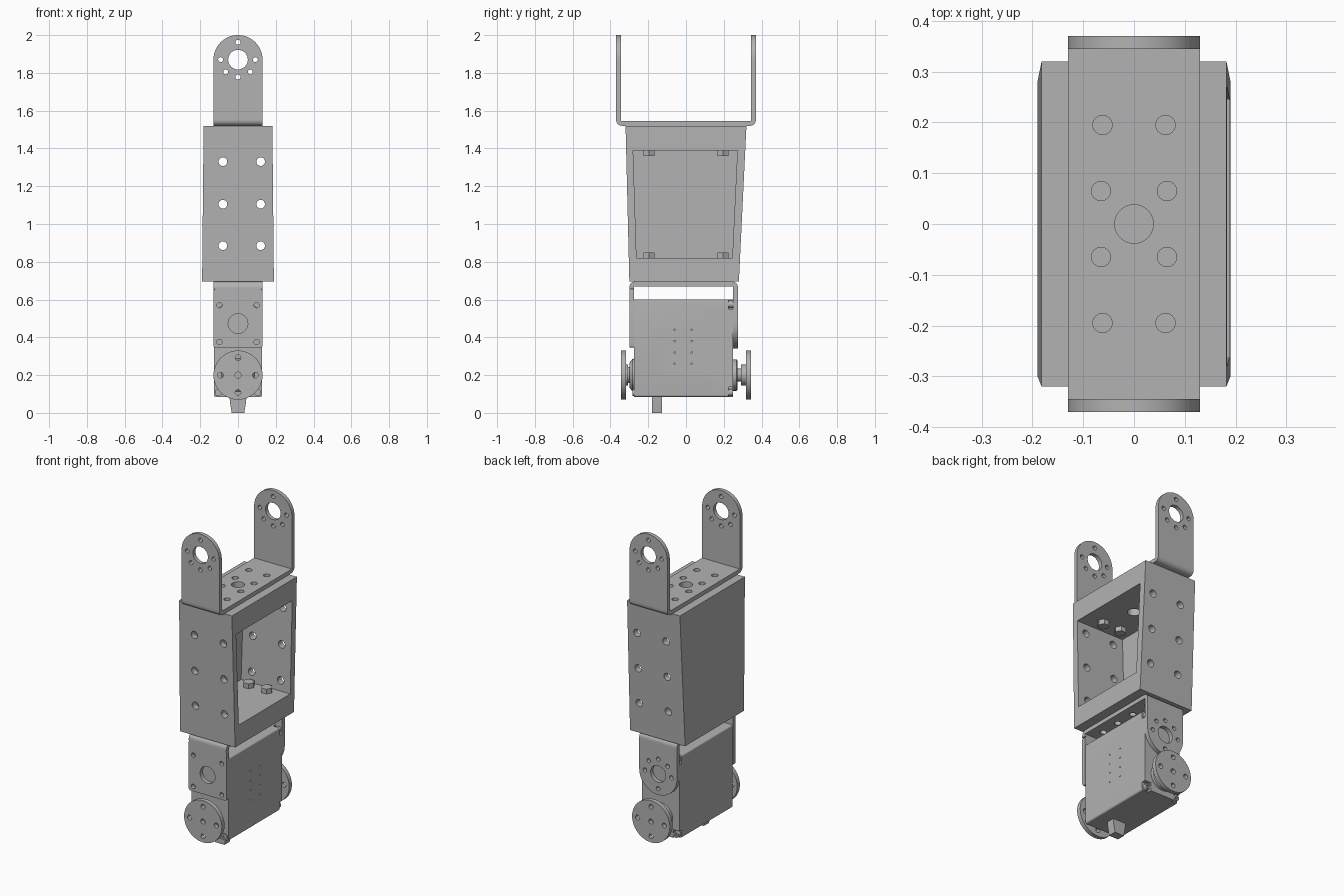
import bpy
import bmesh
from math import sin, cos, pi, radians
from mathutils import Vector

cube = bpy.data.objects.get("Cube")
if cube:
    bpy.data.objects.remove(cube, do_unlink=True)

grey = bpy.data.materials.new("satin_grey")
grey.use_nodes = True
grey.diffuse_color = (0.45, 0.45, 0.45, 1)
grey.node_tree.nodes["Principled BSDF"].inputs["Base Color"].default_value = (0.45, 0.45, 0.45, 1)


def finish(name, bm):
    bmesh.ops.recalc_face_normals(bm, faces=bm.faces)
    mesh = bpy.data.meshes.new(name)
    bm.to_mesh(mesh)
    bm.free()
    mesh.materials.append(grey)
    mesh.shade_smooth()
    mesh.set_sharp_from_angle(angle=radians(30))
    ob = bpy.data.objects.new(name, mesh)
    bpy.context.collection.objects.link(ob)
    return ob


def place(axis, u, v, w):
    return {"x": Vector((w, u, v)), "y": Vector((u, w, v)), "z": Vector((u, v, w))}[axis]


# One or more outlines pushed along an axis
def prism(name, axis, outlines, a, b):
    bm = bmesh.new()
    for pts in outlines:
        low = [bm.verts.new(place(axis, u, v, a)) for u, v in pts]
        top = [bm.verts.new(place(axis, u, v, b)) for u, v in pts]
        bm.faces.new(low)
        bm.faces.new(top)
        for i in range(len(pts)):
            j = (i + 1) % len(pts)
            bm.faces.new((low[i], low[j], top[j], top[i]))
    return finish(name, bm)


def arc(u, v, r, start, end, n):
    return [(u + r * cos(start + (end - start) * i / n),
             v + r * sin(start + (end - start) * i / n)) for i in range(n + 1)]


def circle(u, v, r, n=24):
    return arc(u, v, r, 0, 2 * pi, n)[:-1]


def rect(u0, u1, v0, v1, r=0):
    if not r:
        return [(u0, v0), (u1, v0), (u1, v1), (u0, v1)]
    corners = [(u1 - r, v1 - r), (u0 + r, v1 - r), (u0 + r, v0 + r), (u1 - r, v0 + r)]
    return [p for i, (u, v) in enumerate(corners) for p in arc(u, v, r, i * pi / 2, (i + 1) * pi / 2, 5)]


# Solid of revolution along y, from (y, radius) pairs
def lathe(name, z, profile, n=48):
    bm = bmesh.new()
    rings = [[bm.verts.new((u, y, v)) for u, v in circle(0, z, r, n)] for y, r in profile]
    bm.faces.new(rings[0])
    bm.faces.new(rings[-1])
    for p, q in zip(rings, rings[1:]):
        for i in range(n):
            j = (i + 1) % n
            bm.faces.new((p[i], p[j], q[j], q[i]))
    return finish(name, bm)


def cut(ob, axis, outlines, a=-1, b=1):
    tool = prism("cutter", axis, outlines, a, b)
    mod = ob.modifiers.new("cut", "BOOLEAN")
    mod.operation, mod.solver, mod.object = "DIFFERENCE", "EXACT", tool
    bake(ob)
    bpy.data.objects.remove(tool, do_unlink=True)


def bake(ob):
    bpy.context.view_layer.update()
    graph = bpy.context.evaluated_depsgraph_get()
    mesh = bpy.data.meshes.new_from_object(ob.evaluated_get(graph))
    ob.modifiers.clear()
    mesh.shade_smooth()
    mesh.set_sharp_from_angle(angle=radians(30))
    ob.data = mesh


T = 0.025   # sheet thickness
W = 0.13    # bracket half width


# Bent base of a U bracket; d is the direction its arms point
def bracket_base(name, y0, y1, z, d):
    r, end = 0.03, z + d * 0.04
    left = [(y0 + r - r * cos(a), z + d * (r - r * sin(a))) for a in [i * pi / 12 for i in range(7)]]
    right = [(y0 + y1 - y, v) for y, v in reversed(left)]
    pts = [(y0, end)] + left + right + [(y1, end), (y1 - T, end), (y1 - T, z + d * T),
                                       (y0 + T, z + d * T), (y0 + T, end)]
    return prism(name, "x", [pts], -W, W)


# Round-ended arm with a bearing hole and a ring of small holes
def round_arm(name, y, zc, z_flat, d, big):
    tip = [(u, zc + d * v) for u, v in arc(0, 0, W, 0, pi, 32)]
    arm = prism(name, "y", [[(W, z_flat)] + tip + [(-W, z_flat)]], y, y + T)
    ring = [circle(0.092 * cos(a), zc + 0.092 * d * sin(a), 0.013, 16)
            for a in [radians(k) for k in (0, 90, 180, 225, 270, 315)]]
    cut(arm, "y", [circle(0, zc, big, 32)] + ring)
    return arm


outer = [(x, y) for x in (-0.062, 0.062) for y in (-0.195, 0.195)]
inner = [(x, y) for x in (-0.065, 0.065) for y in (-0.065, 0.065)]

# Upper bracket
top_base = bracket_base("upper_bracket_base", -0.37, 0.37, 1.52, 1)
cut(top_base, "z", [circle(x, y, 0.019) for x, y in outer + inner] + [circle(0, 0, 0.038, 32)], 1.4, 1.7)
for side, y in (("front", -0.37), ("back", 0.37 - T)):
    round_arm("upper_bracket_arm_" + side, y, 1.87, 1.56, 1, 0.052)

# Tapered hollow body, open on the left side
bm = bmesh.new()
lo = [bm.verts.new((x, y, 0.695)) for x, y in rect(-0.19, 0.19, -0.30, 0.28)]
hi = [bm.verts.new((x, y, 1.52)) for x, y in rect(-0.182, 0.182, -0.32, 0.32)]
bm.faces.new(lo)
bm.faces.new(hi)
for i in range(4):
    j = (i + 1) % 4
    bm.faces.new((lo[i], lo[j], hi[j], hi[i]))
body = finish("body_shell", bm)
cut(body, "x", [[(-0.262, 0.82), (0.245, 0.82), (0.272, 1.39), (-0.28, 1.39)]], -0.15, 0.4)
cut(body, "y", [circle(x, z, 0.023) for x in (-0.08, 0.12) for z in (0.885, 1.105, 1.33)])
cut(body, "z", [circle(x, y, 0.019) for x, y in outer] + [circle(0, 0, 0.038, 32)], 1.35, 1.6)

# Hexagonal nuts inside the body
prism("ceiling_nuts", "z", [circle(x, y, 0.034, 6) for x, y in outer], 1.36, 1.395)
prism("floor_nuts", "z", [circle(x, y, 0.034, 6) for x, y in outer], 0.815, 0.85)

# Lower bracket
low_base = bracket_base("lower_bracket_base", -0.30, 0.275, 0.695, -1)
cut(low_base, "z", [circle(x, y, 0.019) for x, y in outer + inner], 0.6, 0.694 + T)
round_arm("lower_bracket_arm_back", 0.275 - T, 0.47, 0.655, -1, 0.052)
plate = prism("lower_bracket_arm_front", "y", [rect(-W, W, 0.345, 0.655, 0.012)], -0.30, -0.30 + T)
cut(plate, "y", [circle(0, 0.473, 0.052, 32)] +
    [circle(x, z, 0.014, 16) for x in (-0.098, 0.098) for z in (0.375, 0.57)], -0.4, -0.2)

# Motor case with stepped back corners
case = prism("motor_case", "y", [rect(-0.128, 0.128, 0.085, 0.60, 0.01)], -0.274, 0.249)
cut(case, "y", [rect(x, x + 0.07, z, z + 0.07) for x in (-0.155, 0.085) for z in (0.066, 0.55)], 0.225, 0.3)
cut(case, "x", [circle(y, z, 0.004, 8) for y in (-0.06, 0.03) for z in (0.26, 0.32, 0.38, 0.44)], 0.12, 0.2)

# Corner screws of the motor case
for side, y0, y1 in (("back", 0.22, 0.25), ("front", -0.283, -0.27)):
    screws = prism("case_screws_" + side, "y",
                   [circle(x, z, 0.019, 20) for x in (-0.104, 0.104) for z in (0.108, 0.575)], y0, y1)
    cut(screws, "y", [circle(x, z, 0.009, 6) for x in (-0.104, 0.104) for z in (0.108, 0.575)],
        *((0.24, 0.3) if side == "back" else (-0.3, -0.277)))

# Output discs with stepped hubs
lathe("front_hub", 0.2, [(-0.27, 0.088), (-0.283, 0.086), (-0.30, 0.065), (-0.30, 0.042),
                         (-0.308, 0.042), (-0.308, 0.056), (-0.319, 0.056)])
lathe("back_hub", 0.2, [(0.245, 0.083), (0.268, 0.083), (0.273, 0.075), (0.273, 0.035),
                        (0.29, 0.035), (0.29, 0.056), (0.319, 0.056)])
for name, y in (("front_disc", -0.345), ("back_disc", 0.318)):
    disc = prism(name, "y", [circle(0, 0.2, W, 56)], y, y + 0.027)
    ring = [circle(0.092 * cos(k * pi / 2), 0.2 + 0.092 * sin(k * pi / 2), 0.015, 16) for k in range(4)]
    cut(disc, "y", ring + [circle(0, 0.2, 0.016, 16)])

# Cable plug under the case
prism("cable_plug", "y", [[(-0.045, 0.09), (-0.043, 0.06), (-0.033, 0), (0.033, 0),
                           (0.043, 0.06), (0.045, 0.09)]], -0.18, -0.128)
